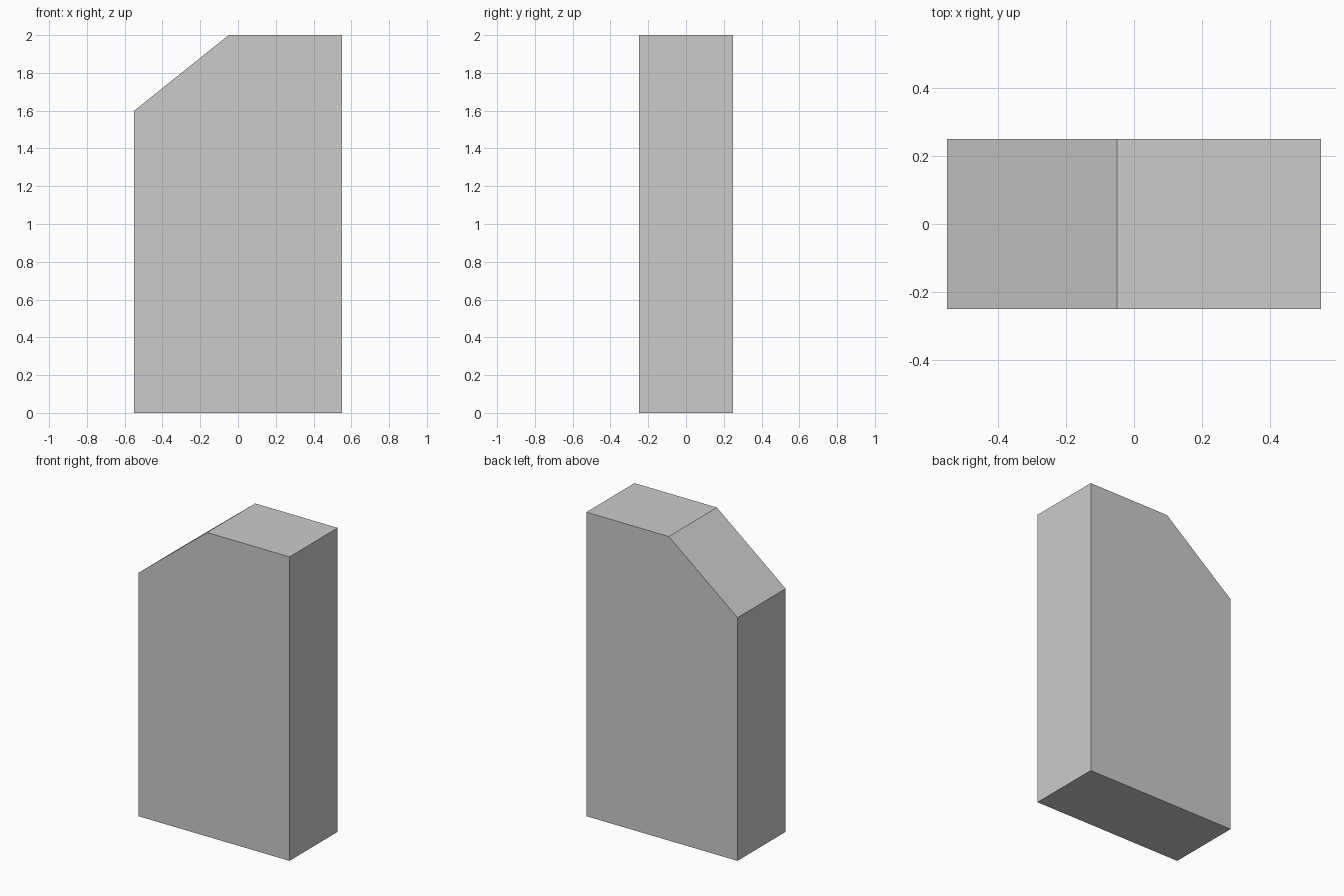
import bpy, bmesh

if "Cube" in bpy.data.objects:
    bpy.data.objects.remove(bpy.data.objects["Cube"])

# Front outline (x, z), counter-clockwise seen from the front
PROFILE = [(-0.55, 0), (0.55, 0), (0.55, 2), (-0.05, 2), (-0.55, 1.6)]
DEPTH = 0.5

# Slab with one sloped top corner: outline extruded along y
bm = bmesh.new()
face = bm.faces.new([bm.verts.new((x, -DEPTH / 2, z)) for x, z in PROFILE])
result = bmesh.ops.extrude_face_region(bm, geom=[face], use_keep_orig=True)
moved = [v for v in result["geom"] if isinstance(v, bmesh.types.BMVert)]
bmesh.ops.translate(bm, vec=(0, DEPTH, 0), verts=moved)
bmesh.ops.recalc_face_normals(bm, faces=bm.faces)

mesh = bpy.data.meshes.new("chamfered_slab")
bm.to_mesh(mesh)
bm.free()
slab = bpy.data.objects.new("chamfered_slab", mesh)
bpy.context.collection.objects.link(slab)
